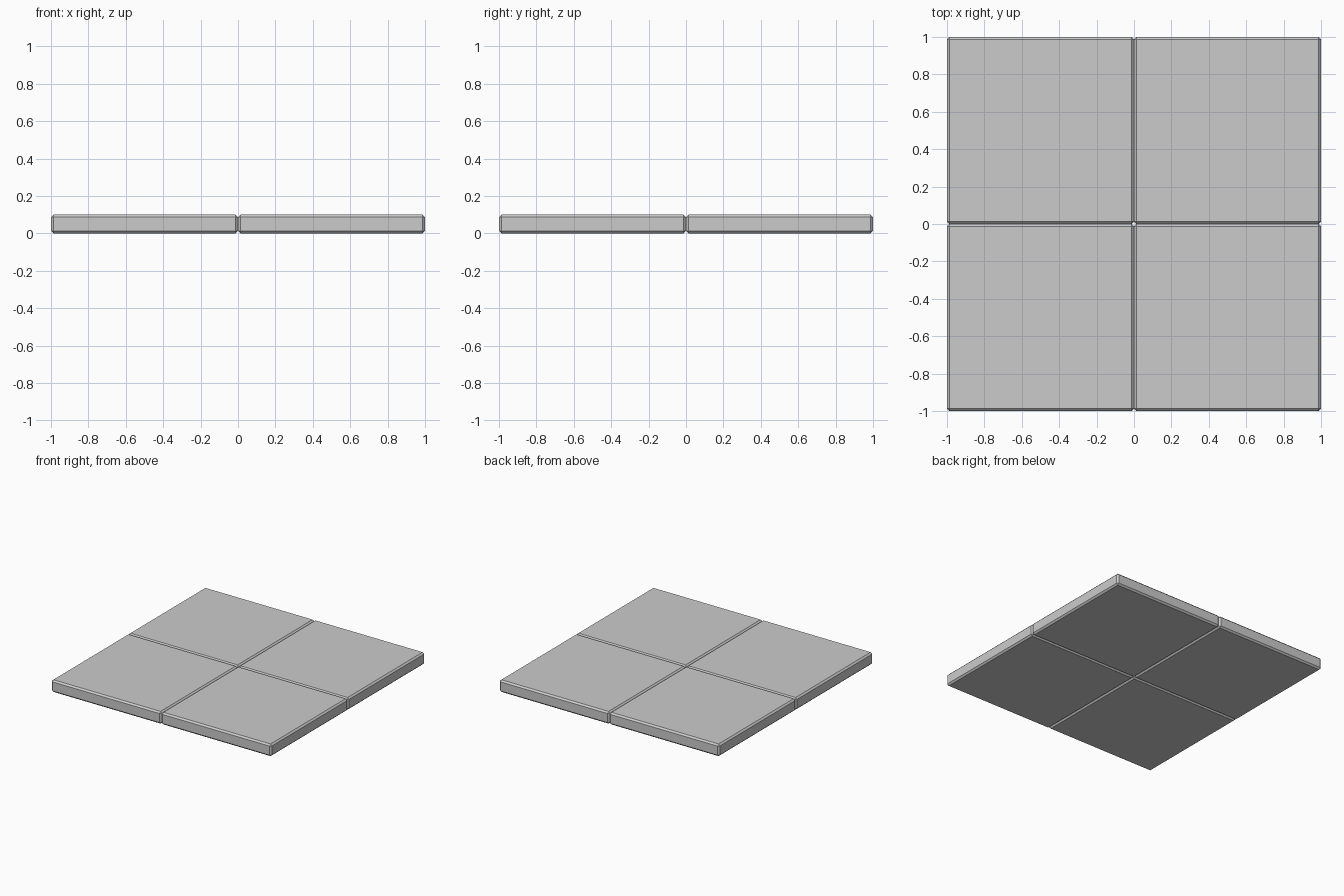
import bpy
import bmesh
from mathutils import Matrix

if "Cube" in bpy.data.objects:
    bpy.data.objects.remove(bpy.data.objects["Cube"])

TILE = 1.0      # tile side
THICK = 0.1     # tile thickness
BEVEL = 0.013   # chamfer width


def make_tile(name, x, y):
    """Square slab with single-segment chamfers on every edge."""
    bm = bmesh.new()
    size = Matrix.Diagonal((TILE, TILE, THICK, 1.0))
    bmesh.ops.create_cube(bm, size=1.0, matrix=size)
    bmesh.ops.bevel(bm, geom=bm.edges[:], offset=BEVEL, segments=1,
                    affect='EDGES', profile=0.5)
    mesh = bpy.data.meshes.new(name)
    bm.to_mesh(mesh)
    bm.free()
    tile = bpy.data.objects.new(name, mesh)
    tile.location = (x, y, THICK / 2)
    bpy.context.collection.objects.link(tile)


# Four floor tiles laid edge to edge
for side, x in (("left", -TILE / 2), ("right", TILE / 2)):
    for depth, y in (("front", -TILE / 2), ("back", TILE / 2)):
        make_tile(f"floor_tile_{depth}_{side}", x, y)
